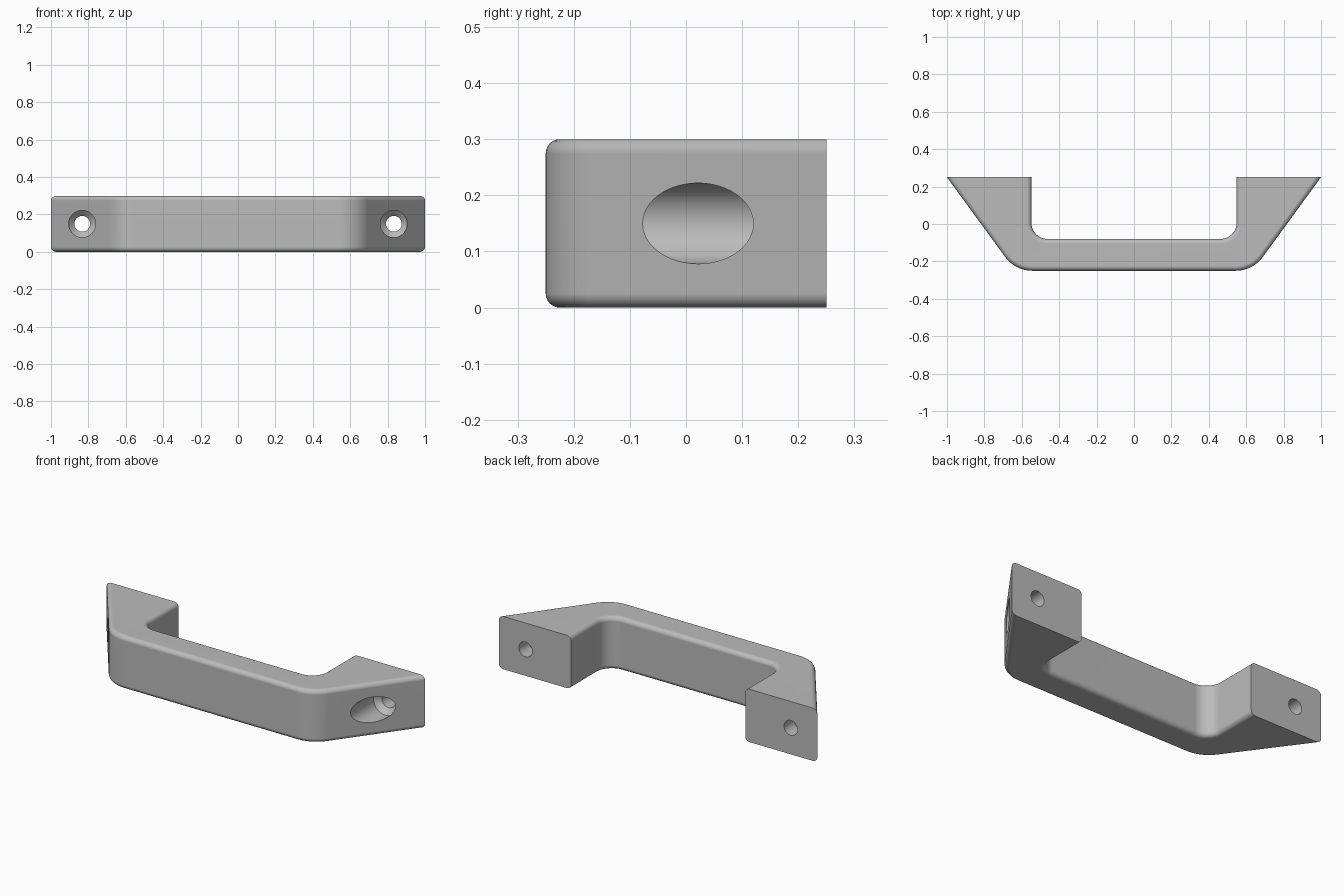
import bpy
import bmesh
from math import pi, tan
from mathutils import Vector

HEIGHT, BACK, EDGE = 0.3, 0.25, 0.025

if "Cube" in bpy.data.objects:
    bpy.data.objects.remove(bpy.data.objects["Cube"], do_unlink=True)

grey = bpy.data.materials.new("satin grey")
grey.use_nodes = True
colour = (0.5, 0.5, 0.5, 1)
grey.diffuse_color = colour
grey.node_tree.nodes["Principled BSDF"].inputs["Base Color"].default_value = colour


def make_object(name, bm):
    bmesh.ops.recalc_face_normals(bm, faces=bm.faces)
    mesh = bpy.data.meshes.new(name)
    bm.to_mesh(mesh)
    bm.free()
    mesh.materials.append(grey)
    obj = bpy.data.objects.new(name, mesh)
    bpy.context.collection.objects.link(obj)
    return obj


def fillet(before, corner, after, radius, steps=12):
    """Points of an arc that rounds a corner of the outline."""
    p, a, b = (Vector(v) for v in (corner, before, after))
    u, v = (a - p).normalized(), (b - p).normalized()
    half = u.angle(v) / 2
    start = p + u * radius / tan(half)
    end = p + v * radius / tan(half)
    centre = p + (u + v).normalized() * (start - p).length / abs(
        (u + v).normalized().dot(u))
    s, e = start - centre, end - centre
    return [centre + s.lerp(e, i / steps).normalized() * radius
            if i not in (0, steps) else (start, end)[i // steps]
            for i in range(steps + 1)]


# Half outline of the grip seen from above, then mirrored
tip, knee, heel, crook = (1, BACK), (0.635, -0.25), (0.548, BACK), (0.548, -0.08)
half = [Vector(tip)] + fillet(tip, knee, (0, -0.25), 0.18)
inner = fillet((0, -0.08), crook, heel, 0.085) + [Vector(heel)]
mirrored = lambda pts: [Vector((-p.x, p.y)) for p in reversed(pts)]
outline = half + mirrored(half) + mirrored(inner) + inner

# Handle body, with rounded rims everywhere but on the mounting faces
bm = bmesh.new()
face = bm.faces.new([bm.verts.new((p.x, p.y, 0)) for p in outline])
top = bmesh.ops.extrude_face_region(bm, geom=[face])["geom"]
bmesh.ops.translate(bm, vec=(0, 0, HEIGHT),
                    verts=[g for g in top if isinstance(g, bmesh.types.BMVert)])
bmesh.ops.recalc_face_normals(bm, faces=bm.faces)
rims = [e for e in bm.edges
        if abs(e.verts[0].co.z - e.verts[1].co.z) < 1e-5
        and min(v.co.y for v in e.verts) < BACK - 1e-4]
bmesh.ops.bevel(bm, geom=rims, offset=EDGE, offset_type='OFFSET',
                segments=6, profile=0.5, affect='EDGES')
handle = make_object("handle", bm)

# Countersunk screw holes, turned around the y axis
SCREW = [(0, -0.4), (0.072, -0.4), (0.072, 0.13), (0.042, 0.16),
         (0.042, 0.4), (0, 0.4)]
for side, x in (("left", 0.833), ("right", -0.833)):
    bm = bmesh.new()
    verts = [bm.verts.new((r, y, 0)) for r, y in SCREW]
    edges = [bm.edges.new(pair) for pair in zip(verts, verts[1:])]
    bmesh.ops.spin(bm, geom=verts + edges, axis=(0, 1, 0), cent=(0, 0, 0),
                   angle=2 * pi, steps=48)
    bmesh.ops.remove_doubles(bm, verts=bm.verts, dist=1e-4)
    bmesh.ops.translate(bm, vec=(x, 0, HEIGHT / 2), verts=bm.verts)
    cutter = make_object(side + "_screw_hole_cutter", bm)
    cutter.hide_render = True
    cut = handle.modifiers.new(side + " screw hole", 'BOOLEAN')
    cut.operation, cut.solver, cut.object = 'DIFFERENCE', 'EXACT', cutter
    bpy.context.view_layer.objects.active = handle
    bpy.ops.object.modifier_apply(modifier=cut.name)
    bpy.data.objects.remove(cutter, do_unlink=True)

# Smooth rounds and crisp edges
bpy.ops.object.select_all(action='DESELECT')
handle.select_set(True)
bpy.context.view_layer.objects.active = handle
bpy.ops.object.shade_smooth_by_angle(angle=pi / 6)
weighted = handle.modifiers.new("even shading", 'WEIGHTED_NORMAL')
weighted.keep_sharp = True
